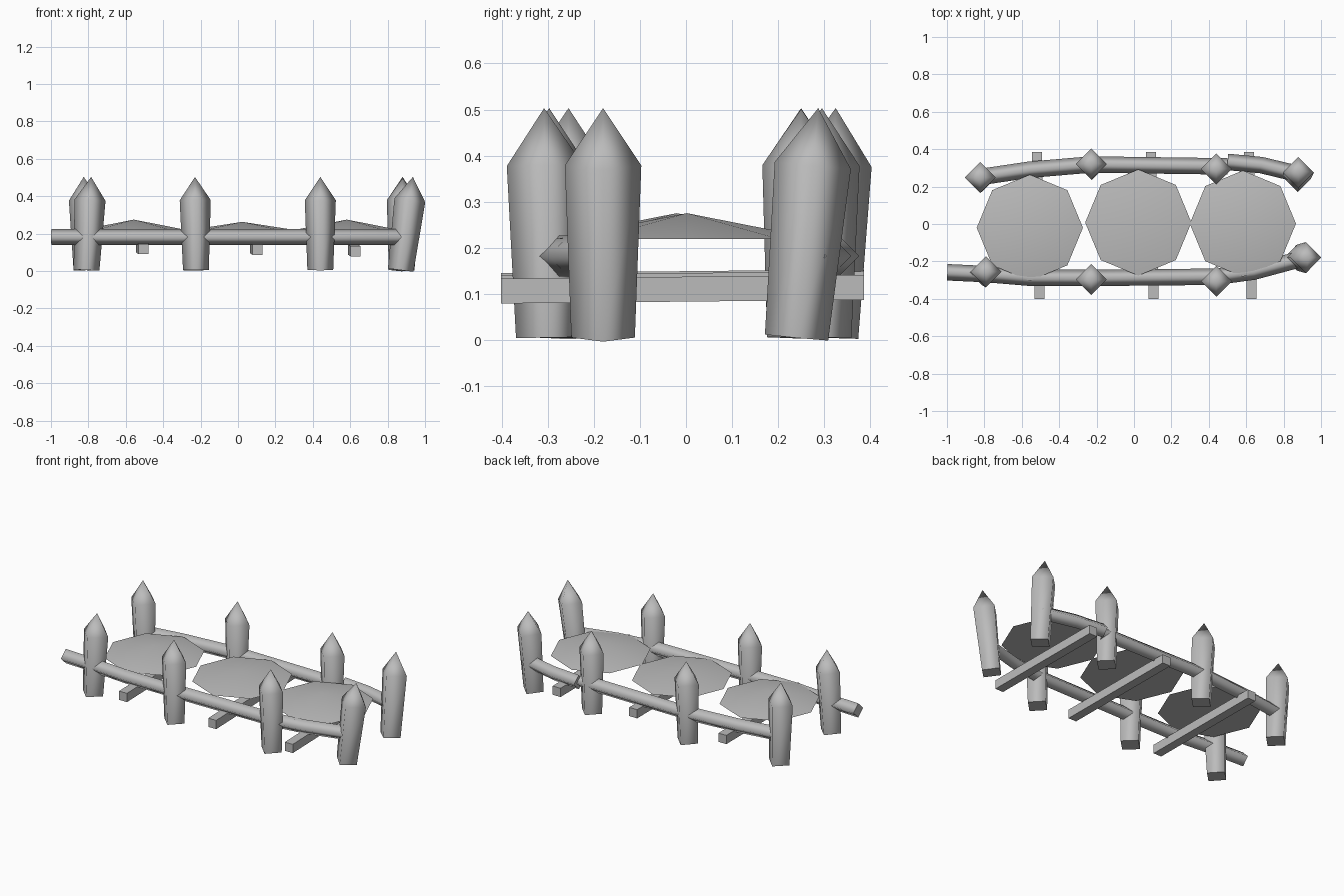
import bpy, bmesh, math
from mathutils import Vector

cube = bpy.data.objects.get("Cube")
if cube:
    bpy.data.objects.remove(cube, do_unlink=True)

grey = bpy.data.materials.new("plain_grey")
grey.use_nodes = True
grey.diffuse_color = (0.5, 0.5, 0.5, 1)
bsdf = grey.node_tree.nodes["Principled BSDF"]
bsdf.inputs["Base Color"].default_value = (0.5, 0.5, 0.5, 1)
bsdf.inputs["Roughness"].default_value = 0.8

UP = Vector((0, 0, 1))


def loft(name, rings, tip=None, smooth=True):
    """Skin a list of point rings, capping the ends flat or with a point."""
    bm = bmesh.new()
    loops = [[bm.verts.new(p) for p in ring] for ring in rings]
    n = len(loops[0])
    caps = [bm.faces.new(loops[0])]
    for a, b in zip(loops, loops[1:]):
        for i in range(n):
            bm.faces.new((a[i], a[(i + 1) % n], b[(i + 1) % n], b[i]))
    if tip is None:
        caps.append(bm.faces.new(loops[-1]))
    else:
        point = bm.verts.new(tip)
        for i in range(n):
            bm.faces.new((loops[-1][i], loops[-1][(i + 1) % n], point))
    bmesh.ops.recalc_face_normals(bm, faces=bm.faces)
    for f in bm.faces:
        f.smooth = smooth and f not in caps
    mesh = bpy.data.meshes.new(name)
    bm.to_mesh(mesh)
    bm.free()
    mesh.materials.append(grey)
    obj = bpy.data.objects.new(name, mesh)
    bpy.context.collection.objects.link(obj)
    return obj


def ring(centre, radius, sides, u=Vector((1, 0, 0)), v=Vector((0, 1, 0))):
    turns = [math.tau * i / sides for i in range(sides)]
    return [Vector(centre) + radius * (u * math.cos(t) + v * math.sin(t)) for t in turns]


# Pointed posts: foot and tip positions, leaning slightly
def post(name, foot, tip):
    foot, tip = Vector((*foot, 0.005)), Vector((*tip, 0.503))
    axis = (tip - foot).normalized()
    u = Vector((1, 0, 0))
    u = (u - axis * u.dot(axis)).normalized()
    v = axis.cross(u)
    rings = [ring(foot, 0.069, 4, u, v),
             ring(foot.lerp(tip, 0.75), 0.083, 4, u, v)]
    loft(name, rings, tip)


front_posts = [((-0.81, -0.26), (-0.785, -0.255)), ((-0.225, -0.30), (-0.23, -0.297)),
               ((0.44, -0.30), (0.44, -0.308)), ((0.87, -0.18), (0.935, -0.18))]
back_posts = [((-0.81, 0.245), (-0.825, 0.25)), ((-0.225, 0.305), (-0.23, 0.325)),
              ((0.44, 0.29), (0.44, 0.295)), ((0.875, 0.24), (0.88, 0.287))]
for side, posts in (("front", front_posts), ("back", back_posts)):
    for i, (foot, tip) in enumerate(posts):
        post(f"{side}_post_{i + 1}", foot, tip)


# Diamond-section rails swept along bent paths
def rail(name, path, z=0.182, radius=0.044):
    pts = [Vector((x, y, z)) for x, y in path]
    rings = []
    for i, p in enumerate(pts):
        along = (pts[min(i + 1, len(pts) - 1)] - pts[max(i - 1, 0)]).normalized()
        rings.append(ring(p, radius, 4, UP.cross(along), UP))
    loft(name, rings)


rail("front_rail", [(-0.998, -0.258), (-0.79, -0.268), (-0.56, -0.287), (-0.23, -0.288),
                    (0.44, -0.282), (0.64, -0.255), (0.9, -0.185)])
rail("back_rail_long", [(-0.83, 0.25), (-0.56, 0.29), (-0.23, 0.318), (0.5, 0.308)])
rail("back_rail_short", [(0.5, 0.332), (0.68, 0.315), (0.9, 0.262)])

# Square cross beams under the rails
for i, (x, z) in enumerate([(-0.512, 0.122), (0.098, 0.118), (0.622, 0.11)]):
    ends = [Vector((x + 0.007, -0.402, z - 0.004)), Vector((x - 0.007, 0.386, z + 0.004))]
    h = 0.027
    rings = [[e + Vector((a * h, 0, b * h)) for a, b in ((-1, -1), (1, -1), (1, 1), (-1, 1))]
             for e in ends]
    loft(f"cross_beam_{i + 1}", rings, smooth=False)

# Shallow eight-sided domed discs
for i, (x, y, top) in enumerate([(-0.557, -0.02, 0.275), (0.023, 0.008, 0.263),
                                 (0.582, 0.002, 0.275)]):
    loft(f"disc_{i + 1}", [ring((x, y, 0.219), 0.284, 8)], (x, y, top))
